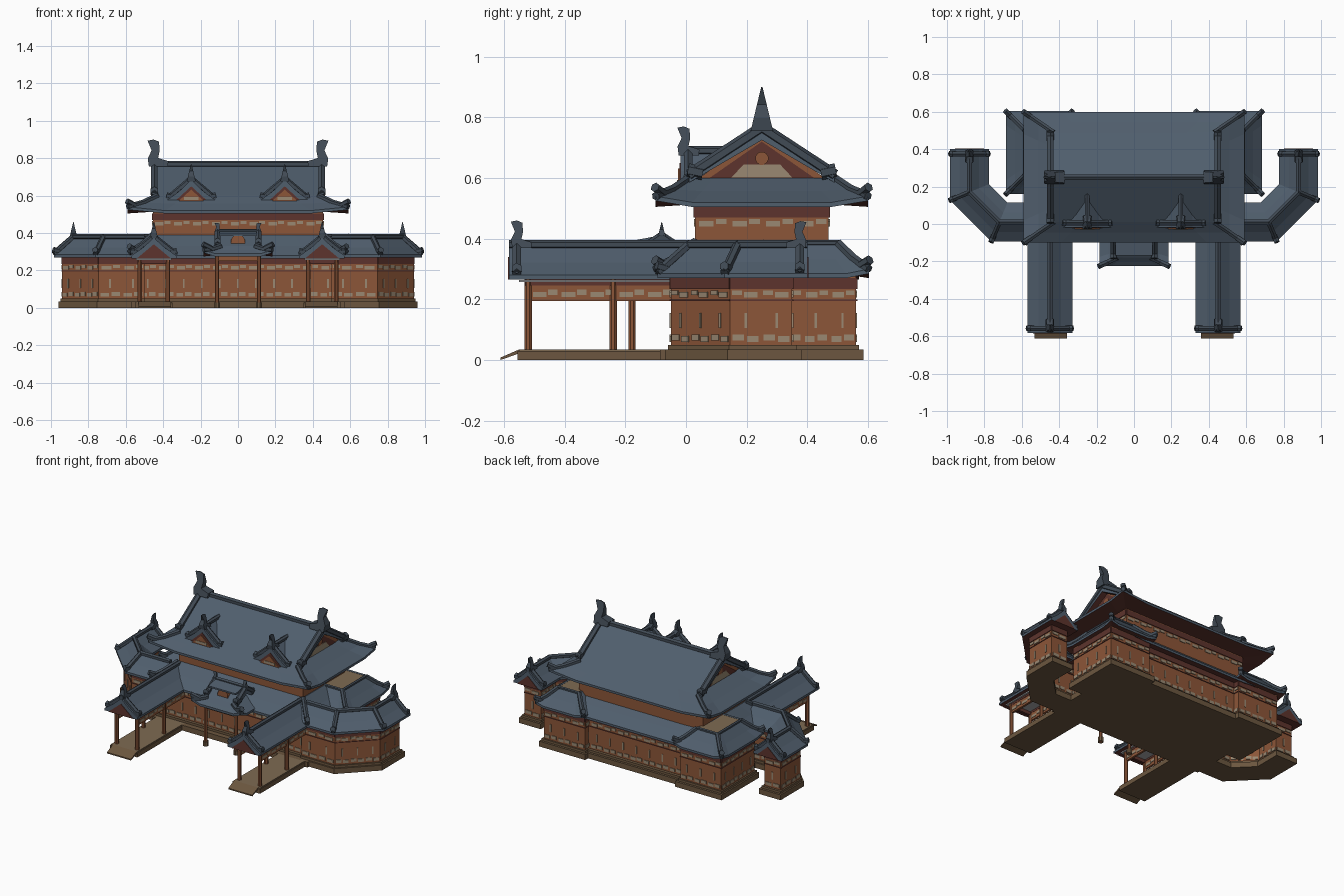
import bpy, bmesh, math
from mathutils import Vector as V

if "Cube" in bpy.data.objects:
    bpy.data.objects.remove(bpy.data.objects["Cube"])

COL = {"slate_roof": (.08, .112, .152), "dark_ridge": (.052, .069, .09), "orange_wood": (.265, .093, .04),
       "beige_panel": (.32, .25, .17), "dark_red_eave": (.11, .034, .026), "stone_brown": (.15, .094, .05),
       "floor_tan": (.21, .145, .085), "ceiling_grey": (.40, .40, .41)}
MAT = {}
for k, c in COL.items():
    MAT[k] = bpy.data.materials.new(k)
    MAT[k].diffuse_color = (*c, 1)
R, D, O, B, E, S, F, C = COL
PARTS = {}


def loft(name, mat, rings):
    """Closed solid through rings of equal point count."""
    bm = PARTS.setdefault((name, mat), bmesh.new())
    vs = [[bm.verts.new(p) for p in r] for r in rings]
    n = len(vs[0])
    for a, b in zip(vs, vs[1:]):
        for i in range(n):
            bm.faces.new((a[i], a[(i + 1) % n], b[(i + 1) % n], b[i]))
    bm.faces.new(vs[0])
    bm.faces.new(vs[-1])


def box(name, mat, x0, x1, y0, y1, z0, z1):
    loft(name, mat, [[(x0, y0, z), (x1, y0, z), (x1, y1, z), (x0, y1, z)] for z in (z0, z1)])


def bar(name, mat, p, q, r, n=6):
    p, q = V(p), V(q)
    d = (q - p).normalized()
    a = d.cross(V((0, 0, 1)) if abs(d.z) < .95 else V((1, 0, 0))).normalized()
    b = d.cross(a)
    pts = [a * math.cos(t) * r + b * math.sin(t) * r for t in (2 * math.pi * (i + .5) / n for i in range(n))]
    loft(name, mat, [[p + o for o in pts], [q + o for o in pts]])


def hip(name, p, q, r=.015, up=.03):
    """Ridge bar that turns up at its lower end."""
    p, q = V(p), V(q)
    d = V((q.x - p.x, q.y - p.y, 0)).normalized()
    bar(name, D, p, q, r)
    bar(name, D, q - d * .045 + V((0, 0, .008)), q + d * .004 + V((0, 0, up)), r * 1.1)


def finial(name, pos, d, h):
    """Horned ridge ornament, thinning towards the top."""
    prof = [(-.5, 0), (.2, 0), (.24, .3), (.1, .6), (.25, .96), (.02, 1), (-.17, .92),
            (-.2, .6), (-.14, .32), (-.52, .2)]
    def side(k):
        return [(pos[0] + (d[0] * u - d[1] * k * t) * h, pos[1] + (d[1] * u + d[0] * k * t) * h, pos[2] + z * h)
                for u, z in prof for t in [.24 * (1 - z) + .015]]
    loft(name, D, [side(-1), side(1)])


def offset(path, o):
    """Mitred offset of an open plan path."""
    P = [V(p) for p in path]
    N = [V((-(b - a).y, (b - a).x)).normalized() for a, b in zip(P, P[1:])]
    N = [N[0]] + N + [N[-1]]
    return [p + (a + b) / (1 + a.dot(b)) * o for p, a, b in zip(P, N, N[1:])]


def sweep(name, mat, path, sec):
    lines = [[(p.x, p.y, z) for p in offset(path, o)] for o, z in sec]
    loft(name, mat, [list(r) for r in zip(*lines)])


def strip(name, mat, path, h, z0, z1):
    sweep(name, mat, path, [(-h, z0), (h, z0), (h, z1), (-h, z1)])


def gable_roof(name, path, h, ze, zr):
    """Concave gabled roof along a path, with ridge and barge bars."""
    m = ze + .012 + .45 * (zr - ze - .012)
    sweep(name, R, path, [(-h, ze), (-h, ze + .015), (-h * .5, m), (0, zr), (h * .5, m), (h, ze + .015), (h, ze)])
    for a, b in zip(path, path[1:]):
        bar(name + "_ridges", D, (*a, zr + .005), (*b, zr + .005), .015)
    d = (V(path[0]) - V(path[1])).normalized()
    c = V(path[0]) - d * .025
    for k in (-1, 1):
        n = V((-d.y, d.x)) * h * k
        hip(name + "_ridges", (*c, zr + .005), (*(c + n), ze + .02), .016, .018)
    t = V(path[0]) + d * .003
    n = V((-d.y, d.x)) * h * .75
    tri = [(*(t - n), ze), (*(t + n), ze), (*t, zr - .035)]
    loft(name + "_pediment", E, [tri, [V(p) - V((*d, 0)) * .008 for p in tri]])


def skirt(name, x0, x1, y0, y1, ze, tx, ty, zt, lift=.02, under=.07, hips=(0, 3, 6, 9)):
    """Hipped skirt roof with lifted corners; tx, ty are the insets to its top edge."""
    def ring(ix, iy, z, l):
        c = [V((x0 + ix, y0 + iy, z)), V((x1 - ix, y0 + iy, z)), V((x1 - ix, y1 - iy, z)), V((x0 + ix, y1 - iy, z))]
        out = []
        for a, b in zip(c, c[1:] + c[:1]):
            out += [a + V((0, 0, l)), a.lerp(b, .17), a.lerp(b, .83)]
        return out
    zm = ze + .015 + .46 * (zt - ze - .015)
    rings = [ring(tx, ty, zt, 0), ring(tx / 2, ty / 2, zm, lift * .3), ring(0, 0, ze + .015, lift),
             ring(0, 0, ze, lift), ring(under, under, ze + .008, 0)]
    loft(name, R, rings)
    for i in hips:
        bar(name + "_ridges", D, rings[0][i], rings[1][i], .015)
        hip(name + "_ridges", rings[1][i], rings[2][i])


def hip_gable(name, cy, hx, hy, ze, gx, gy, zg, zr, r, fin):
    """Hip-and-gable roof: skirt below, gabled prism above."""
    skirt(name, -hx, hx, cy - hy, cy + hy, ze, hx - gx + .03, hy - gy, zg, .02, min(.12, hx * .4))
    up, lo = [(cy - gy, zg), (cy, zr), (cy + gy, zg)], [(cy + gy, zg - .015), (cy, zr - .04), (cy - gy, zg - .015)]
    loft(name, R, [[(x, y, z) for y, z in up + lo] for x in (-gx, gx)])
    bar(name + "_ridges", D, (-gx, cy, zr + .003), (gx, cy, zr + .003), r)
    g = gx - .04
    loft(name + "_gable_wall", O, [[(x, y, z - .022) for y, z in up] for x in (-g, g)])
    for s in (-1, 1):
        x = s * (gx - r * .7)
        for k in (-1, 1):
            hip(name + "_ridges", (x, cy, zr), (x, cy + k * gy, zg + .008), r * 1.15, .018)
        finial(name + "_finials", (x, cy, zr - .01), (s, 0), fin)


def panels(a, b, z0=.05, z1=.25):
    """Painted plates along one wall: sill, window slits and frieze."""
    a, b = V(a), V(b)
    L = (b - a).length
    d = (b - a) / L
    n = max(1, round(L / .1))
    def plate(mat, u0, u1, za, zb, t=.004):
        strip("wall_" + mat, mat, [a + d * u0, a + d * u1], t, za, zb)
    H = z1 - z0
    plate(E, 0, L, z1 - .015, z1 + .02, .0045)
    for i in range(n):
        u, w = L * i / n, L / n
        plate(B, u + w * .12, u + w * .55, z1 - .044, z1 - .026)
        plate(B, u + w * .62, u + w * .94, z1 - .036, z1 - .02)
        if H > .15:
            plate(B, u + w * .08, u + w * .45, z0 + .01, z0 + .03)
            plate(B, u + w * .55, u + w * .92, z0 + .014, z0 + .034)
            plate(B, u + w * .45, u + w * .54, z0 + .055, z0 + .105)
    if H > .15:
        plate(E, 0, L, z1 - .055, z1 - .051, .0045)


def room(name, x0, x1, y0, y1, z0, z1, zp):
    box(name, O, x0, x1, y0, y1, z0, z1 + .03)
    c = [(x0, y0), (x1, y0), (x1, y1), (x0, y1)]
    for p, q in zip(c, c[1:] + c[:1]):
        panels(p, q, zp, z1)


# main platform, ground floor and upper storey
box("main_platform", S, -.57, .57, -.085, .555, 0, .035)
box("main_plinth", S, -.55, .55, -.05, .54, .035, .05)
room("ground_floor", -.53, .53, -.03, .52, .035, .25, .05)
skirt("lower_roof", -.58, .58, -.1, .57, .265, .12, .13, .39, hips=(0, 3))
room("upper_storey", -.455, .455, .03, .47, .36, .485, .39)
hip_gable("upper_roof", .25, .59, .35, .505, .46, .24, .6, .765, .018, .145)

# painted upper gables
for s in (-1, 1):
    x = s * .423
    loft("gable_panel", B, [[(x + t, y, z) for y, z in ((.15, .602), (.35, .602), (.31, .645), (.19, .645))]
                            for t in (-.004, .004)])
    bar("gable_medallion", O, (x - .006, .25, .665), (x + .006, .25, .665), .022, 12)
    loft("gable_frame", E, [[(x + t, y, z) for y, z in ((.07, .595), (.43, .595), (.25, .72))] for t in (-.003, .001)])

# entrance porch with hooded medallion
hip_gable("porch_roof", -.08, .185, .145, .275, .12, .1, .33, .405, .015, .06)
bar("porch_medallion", O, (0, -.16, .355), (0, -.13, .355), .038, 12)
loft("porch_hood", R, [[(x, y, z) for y, z in ((-.168, .385), (-.168, .395), (-.08, .412), (-.08, .395))]
                       for x in (-.1, .1)])
box("porch_beam", O, -.12, .12, -.186, -.17, .25, .278)
box("porch_ceiling", C, -.13, .13, -.168, -.04, .262, .268)
for s in (-1, 1):
    bar("porch_post", O, (s * .112, -.178, 0), (s * .112, -.178, .28), .012, 8)
    bar("porch_post_foot", S, (s * .112, -.178, 0), (s * .112, -.178, .03), .018, 8)

for s in (-1, 1):
    def span(a, b):
        return sorted((s * a, s * b))
    # rear corner pavilions with flat centre
    box("pavilion_platform", S, *span(.33, .67), .19, .585, 0, .035)
    box("pavilion_plinth", S, *span(.34, .66), .2, .57, .035, .05)
    room("pavilion_walls", *span(.35, .65), .21, .56, .035, .25, .05)
    skirt("pavilion_roof", *span(.33, .685), .16, .603, .27, .1, .1, .385, .015, .05)
    box("pavilion_flat_top", F, *span(.44, .578), .268, .495, .38, .39)
    for p, q in (((.43, .26), (.585, .26)), ((.585, .26), (.585, .503)), ((.585, .503), (.43, .503))):
        bar("pavilion_roof_ridges", D, (s * p[0], p[1], .386), (s * q[0], q[1], .386), .01)

    # angled side wings
    path = [(s * .88, .35), (s * .88, .17), (s * .72, .01), (s * .5, .01)]
    strip("wing_platform", S, [(s * .88, .38)] + path[1:], .08, 0, .035)
    strip("wing_plinth", S, [(s * .88, .365)] + path[1:], .07, .035, .05)
    strip("wing_walls", O, path, .06, .035, .28)
    for o in (-.06, .06):
        pts = offset(path, o)
        for p, q in zip(pts, pts[1:]):
            panels(p, q)
    panels((s * .82, .35), (s * .94, .35))
    roof = [(s * .88, .40)] + path[1:]
    gable_roof("wing_roof", roof, .104, .27, .375)
    sides = [offset(roof, o) for o in (-.104, .104)]
    for i in (1, 2):
        out = max((sd[i] for sd in sides), key=lambda p: abs(p.x) - p.y)
        hip("wing_roof_ridges", (*roof[i], .38), (*out, .288), .015, .022)
    finial("wing_finials", (s * .88, .375, .37), (0, 1), .088)

    # open front galleries
    box("gallery_platform", S, *span(.35, .55), -.555, -.05, 0, .03)
    box("gallery_floor", F, *span(.355, .545), -.55, -.05, .03, .035)
    loft("gallery_ramp", S, [[(s * x, y, z) for y, z in ((-.612, 0), (-.612, .008), (-.55, .035), (-.55, .022))]
                             for x in (.357, .533)])
    for x in (.375, .525):
        for y in (-.52, -.24):
            bar("gallery_post", O, (s * x, y, .03), (s * x, y, .27), .013, 8)
        strip("gallery_frieze", O, [(s * x, -.52), (s * x, -.03)], .007, .195, .25)
        strip("gallery_cornice", E, [(s * x, -.53), (s * x, -.03)], .009, .245, .27)
        for i in range(5):
            y = -.505 + i * .095
            strip("gallery_frieze_panel", B, [(s * x, y), (s * x, y + .045)], .0095, .208, .225)
            strip("gallery_frieze_panel", B, [(s * x, y + .05), (s * x, y + .082)], .0095, .215, .232)
    box("gallery_front_beam", E, *span(.375, .525), -.528, -.512, .235, .27)
    box("gallery_ceiling", C, *span(.355, .545), -.55, -.04, .257, .264)
    gable_roof("gallery_roof", [(s * .45, -.583), (s * .45, .03)], .12, .265, .375)
    finial("gallery_finials", (s * .45, -.555, .37), (0, -1), .09)

    # roof dormers
    gable_roof("dormer_roof", [(s * .25, -.018), (s * .25, .17)], .128, .562, .685)
    finial("dormer_finials", (s * .25, -.005, .675), (0, -1), .095)
    loft("dormer_panel", O, [[(s * .25 + u, y, z) for u, z in ((-.075, .565), (.075, .565), (0, .632))]
                             for y in (-.027, -.019)])
    box("dormer_sill", B, s * .25 - .04, s * .25 + .04, -.03, -.023, .578, .593)

# turn the collected parts into objects; roof undersides are dark red
for (name, mat), bm in PARTS.items():
    bmesh.ops.recalc_face_normals(bm, faces=bm.faces)
    if name.endswith("_roof"):
        for f in bm.faces:
            f.material_index = int(f.normal.z < -.2)
    me = bpy.data.meshes.new(name)
    me.materials.append(MAT[mat])
    me.materials.append(MAT[E])
    bm.to_mesh(me)
    bm.free()
    bpy.context.collection.objects.link(bpy.data.objects.new(name, me))

for m in bpy.data.materials:
    if m.users and not m.is_grease_pencil:
        m.use_nodes = True
        m.node_tree.nodes["Principled BSDF"].inputs["Base Color"].default_value = m.diffuse_color
